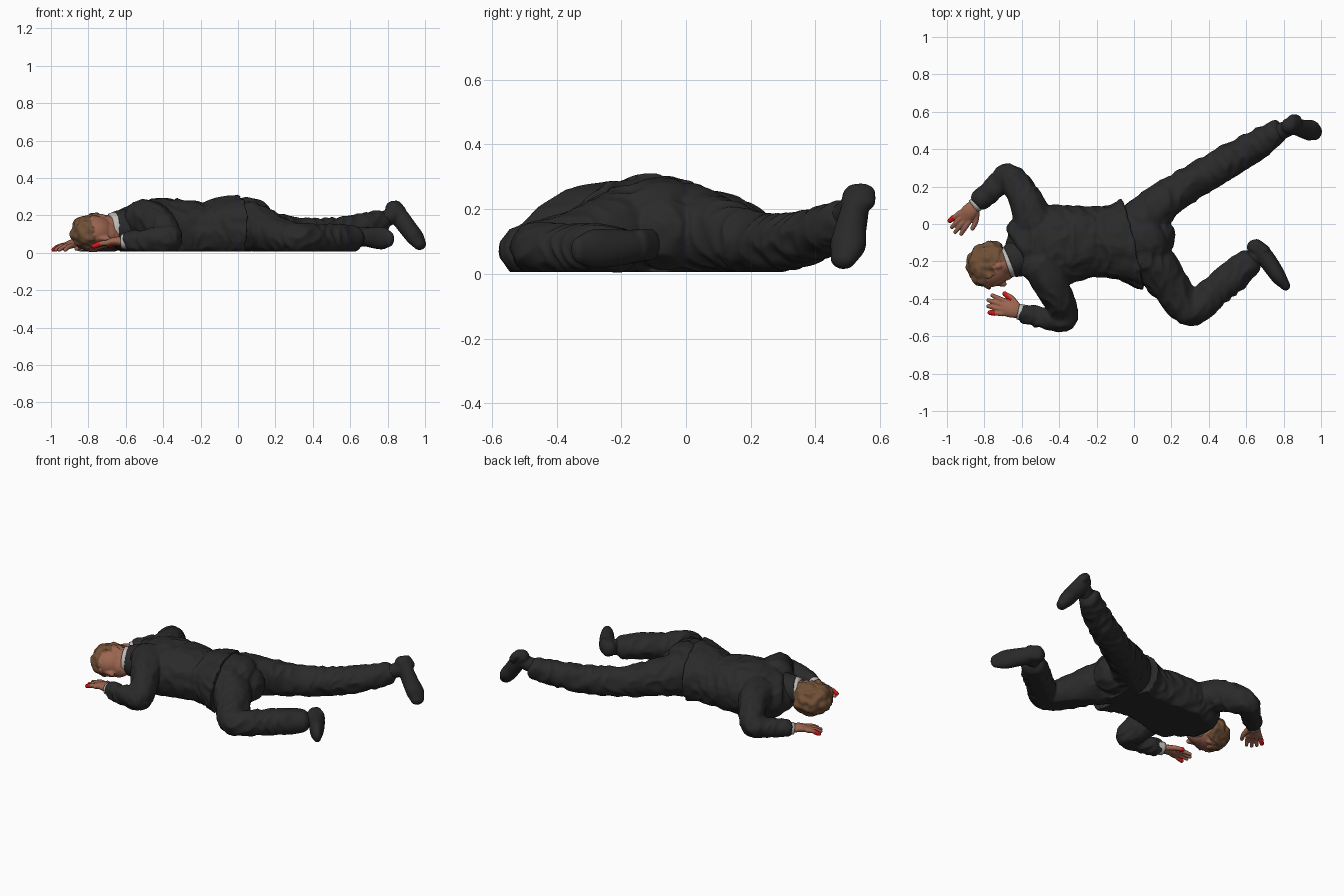
import bpy, bmesh, math
from mathutils import Vector, noise

if "Cube" in bpy.data.objects:
    bpy.data.objects.remove(bpy.data.objects["Cube"])

def material(name, rgb):
    m = bpy.data.materials.new(name)
    m.diffuse_color = (*rgb, 1)
    m.use_nodes = True
    m.node_tree.nodes["Principled BSDF"].inputs["Base Color"].default_value = m.diffuse_color
    return m

SUIT = material("charcoal cloth", (0.023, 0.023, 0.024))
SHOE = material("shoe leather", (0.022, 0.022, 0.023))
SKIN = material("skin", (0.33, 0.13, 0.08))
HAIR = material("brown hair", (0.165, 0.08, 0.038))
WHITE = material("shirt white", (0.52, 0.50, 0.48))
RED = material("red", (0.65, 0.008, 0.008))
UP = Vector((0, 0, 1))

def spline(pts, n):
    """Catmull-Rom through (x, y, z, half width, half height) points."""
    P = [Vector(p) for p in pts]
    P = [2 * P[0] - P[1]] + P + [2 * P[-1] - P[-2]]
    out = []
    for i in range(1, len(P) - 2):
        a, b, c, d = P[i - 1:i + 3]
        for k in range(n):
            t = k / n
            out.append(0.5 * (2 * b + (c - a) * t + (2 * a - 5 * b + 4 * c - d) * t * t
                              + (3 * b - a - 3 * c + d) * t ** 3))
    return out + [P[-2]]

def tube(bm, pts, round_ends=True, square=1.0, sides=24, n=5):
    """Loft elliptical rings along a path; square < 1 flattens the underside."""
    path = spline(pts, n)
    rings = []
    for i, p in enumerate(path):
        t = (path[min(i + 1, len(path) - 1)] - path[max(i - 1, 0)]).to_3d().normalized()
        steps = [(0, 1)]
        if round_ends and i in (0, len(path) - 1):
            s = -1 if i == 0 else 1
            steps = [(s * math.sin(a), math.cos(a)) for a in (0, 0.4, 0.8, 1.2, 1.45)]
            if i == 0:
                steps.reverse()
        for off, k in steps:
            rings.append((p.to_3d() + t * off * min(p[3], p[4]), t, p[3] * k, p[4] * k))
    loops = []
    for c, t, w, h in rings:
        side = t.cross(UP).normalized()
        up = side.cross(t)
        loop = []
        for j in range(sides):
            a = 2 * math.pi * j / sides
            ca, sa = math.cos(a), math.sin(a)
            if sa < 0:
                ca = math.copysign(abs(ca) ** square, ca)
            loop.append(bm.verts.new(c + side * ca * w + up * sa * h))
        loops.append(loop)
    for A, B in zip(loops, loops[1:]):
        for j in range(sides):
            bm.faces.new((A[j], A[j - 1], B[j - 1], B[j]))
    bm.faces.new(loops[0])
    bm.faces.new(loops[-1])

def ball(bm, c, r):
    v = bmesh.ops.create_uvsphere(bm, u_segments=28, v_segments=18, radius=1)["verts"]
    for x in v:
        x.co = Vector(c) + Vector(r) * x.co

def finish(name, bm, mat, voxel=0, wrinkle=0, floor=0.006):
    """Fuse the overlapping volumes, fold the cloth and rest it on the floor."""
    bmesh.ops.recalc_face_normals(bm, faces=bm.faces)
    me = bpy.data.meshes.new(name)
    bm.to_mesh(me)
    bm.free()
    me.materials.append(mat)
    ob = bpy.data.objects.new(name, me)
    bpy.context.collection.objects.link(ob)
    if voxel:
        r = ob.modifiers.new("fuse", "REMESH")
        r.mode, r.voxel_size = "VOXEL", voxel
        s = ob.modifiers.new("soften", "SMOOTH")
        s.factor, s.iterations = 0.5, 5
        dg = bpy.context.evaluated_depsgraph_get()
        me = bpy.data.meshes.new_from_object(ob.evaluated_get(dg))
        ob.modifiers.clear()
        ob.data = me
    normals = [v.normal.copy() for v in me.vertices]
    for v, nrm in zip(me.vertices, normals):
        if wrinkle:
            q = v.co + 0.05 * noise.noise_vector(v.co * 6)
            fold = 0.5 - abs(noise.noise(Vector((q.x * 16, q.y * 9, q.z * 11))))
            v.co += nrm * wrinkle * (fold - 0.2) * 2
        v.co.z = max(v.co.z, floor)
    me.shade_smooth()
    return ob

def part(name, mat, *tubes, voxel=0.008, wrinkle=0, floor=0.006, **kw):
    bm = bmesh.new()
    for t in tubes:
        tube(bm, t, **kw)
    return finish(name, bm, mat, voxel, wrinkle, floor)

# Jacket: torso with slanted hem, two bent sleeves
bm = bmesh.new()
tube(bm, [(-.645, -.19, .13, .075, .075), (-.60, -.165, .12, .14, .105), (-.54, -.13, .125, .20, .14),
          (-.42, -.115, .13, .215, .16), (-.28, -.10, .13, .195, .155), (-.18, -.095, .125, .187, .14),
          (-.08, -.10, .14, .205, .158), (.005, -.11, .14, .25, .168)], round_ends=False, square=0.5)
for v in bm.verts:
    if v.co.x > -.2:
        v.co.x -= .36 * (v.co.y + .11) * (v.co.x + .2) / .2
tube(bm, [(-.50, -.22, .18, .11, .105), (-.44, -.33, .165, .09, .10), (-.385, -.45, .095, .078, .09),
          (-.375, -.50, .075, .072, .075), (-.45, -.508, .068, .062, .065), (-.57, -.484, .062, .052, .054)])
tube(bm, [(-.53, 0, .16, .11, .10), (-.575, .12, .15, .088, .095), (-.635, .22, .10, .075, .085),
          (-.68, .25, .075, .07, .07), (-.74, .195, .062, .062, .06), (-.82, .13, .053, .054, .05)])
finish("jacket", bm, SUIT, 0.008, 0.009)

# Jacket collar behind the shirt collar
part("jacket_collar", SUIT, [(-.668, -.203, .135, .088, .088), (-.60, -.175, .13, .108, .108)],
     round_ends=False, voxel=0.006)

# Trousers: seat, straight far leg, bent near leg
part("trousers", SUIT,
     [(-.10, -.09, .14, .17, .13), (.0, -.09, .142, .205, .15), (.07, -.08, .145, .178, .145),
      (.10, -.07, .13, .12, .12)],
     [(.03, .0, .14, .13, .14), (.15, .115, .12, .105, .112), (.30, .215, .095, .093, .093),
      (.50, .335, .102, .088, .085), (.65, .42, .13, .08, .077), (.75, .485, .16, .07, .066)],
     [(.04, -.16, .145, .12, .14), (.12, -.235, .125, .118, .12), (.20, -.34, .095, .102, .10),
      (.275, -.437, .08, .093, .085), (.33, -.445, .078, .09, .08), (.42, -.37, .075, .083, .077),
      (.52, -.29, .077, .085, .076), (.60, -.22, .075, .08, .07)],
     wrinkle=0.009)

# Shoes with ankle, upper, sole and heel block
part("far_shoe", SHOE,
     [(.74, .475, .16, .046, .046), (.83, .515, .20, .044, .044)],
     [(.83, .525, .235, .043, .044), (.865, .52, .19, .044, .05), (.91, .507, .13, .05, .048),
      (.945, .50, .085, .056, .046), (.97, .487, .048, .043, .034)],
     [(.845, .54, .25, .046, .03), (.87, .54, .222, .046, .03)],
     voxel=0.006)
part("near_shoe", SHOE,
     [(.57, -.235, .075, .048, .05), (.665, -.16, .08, .046, .048)],
     [(.645, -.125, .09, .042, .05), (.69, -.165, .085, .048, .052), (.735, -.225, .08, .046, .058),
      (.775, -.285, .078, .04, .06), (.81, -.33, .073, .026, .042)],
     [(.655, -.11, .09, .03, .05), (.70, -.14, .09, .028, .05)],
     voxel=0.006)

# Shirt collar and cuffs
part("shirt_collar", WHITE, [(-.684, -.208, .13, .08, .083), (-.64, -.193, .13, .09, .092)],
     round_ends=False, voxel=0)
part("near_cuff", WHITE, [(-.55, -.484, .062, .046, .046), (-.62, -.468, .06, .042, .04)],
     round_ends=False, voxel=0)
part("far_cuff", WHITE, [(-.80, .14, .053, .044, .044), (-.857, .095, .046, .04, .036)],
     round_ends=False, voxel=0)

# Hands: palm, four spread fingers and a thumb; some fingers are red
def hand(name, wrist, direction, thumb_side, drop, red):
    w = Vector(wrist)
    d = Vector((*direction, 0)).normalized()
    s = UP.cross(d) * thumb_side
    at = lambda f, g, z: w + d * f + s * g + UP * z
    tubes = [[(*w, .034, .026), (*at(.05, 0, .004), .043, .024), (*at(.10, 0, -drop * .3), .043, .018)]]
    tips = []
    for i in range(4):
        g = .033 - .022 * i
        ln = (.082, .095, .088, .068)[i]
        a, b, c = at(.09, g, -drop * .2), at(.09 + ln * .5, g * 1.2, -drop * .4), at(.09 + ln, g * 1.4, -drop)
        tubes.append([(*a, .015, .015), (*b, .0135, .0135), (*c, .011, .011)])
        tips.append((b.lerp(c, .3), c))
    a, b, c = at(.03, .03, -.002), at(.07, .06, -drop * .5), at(.11, .072, -drop * .8)
    tubes.append([(*a, .018, .017), (*b, .015, .015), (*c, .012, .012)])
    tips.append((a.lerp(b, .6), c))
    part(name, SKIN, *tubes, voxel=0.004, sides=14)
    part(name + "_red_fingers", RED, *[[(*tips[i][0], .015, .015), (*tips[i][1], .013, .013)] for i in red],
         voxel=0, sides=12)

hand("near_hand", (-.605, -.472, .058), (-1, .28), -1, .022, (3, 4))
hand("far_hand", (-.845, .106, .046), (-.66, -.75), 1, .03, (3,))

# Head: cranium, jaw, neck and face turned toward the floor; hair raised and coloured by region
C = Vector((-.77, -.22, .108))
F = Vector((.36, -.89, -.27)).normalized()
U = Vector((-.94, -.30, 0))
U = (U - F * U.dot(F)).normalized()
S = F.cross(U)
face = lambda a, b, s: C + F * a + U * b + S * s
bm = bmesh.new()
ball(bm, C, (.115, .118, .094))
ball(bm, face(.04, -.05, 0), (.08, .07, .072))
ball(bm, face(.07, -.085, 0), (.04, .038, .045))
tube(bm, [(-.60, -.18, .13, .07, .072), (-.73, -.215, .12, .07, .075)])
tube(bm, [(*face(.108, .01, 0), .012, .012), (*face(.126, -.032, 0), .015, .015)])
tube(bm, [(*face(.1, -.07, -.018), .012, .01), (*face(.1, -.07, .018), .012, .01)])
for k in (-1, 1):
    tube(bm, [(*face(.094, .026, .018 * k), .012, .01), (*face(.085, .026, .05 * k), .01, .01)])
    ball(bm, face(-.005, -.035, .088 * k), (.026, .016, .014))
head = finish("head", bm, SKIN, 0.0055)
head.data.materials.append(HAIR)

def is_hair(co):
    p = co - C
    a, b = p.dot(F), p.dot(U)
    jag = .012 * noise.noise(co * 45)
    return (b + jag > .045 or (a + jag < .035 and b > -.015)
            or (a + jag < -.02 and b > -.09))

normals = [v.normal.copy() for v in head.data.vertices]
hairy = [is_hair(v.co) for v in head.data.vertices]
for p in head.data.polygons:
    p.material_index = int(sum(hairy[i] for i in p.vertices) > 2)
for v, nrm, h in zip(head.data.vertices, normals, hairy):
    if h:
        v.co += nrm * (.009 + .014 * noise.noise(v.co * 28))
        v.co.z = max(v.co.z, .004)

# Eyebrows
part("eyebrows", HAIR, *[[(*face(.104, .029, .016 * k), .006, .005), (*face(.094, .031, .048 * k), .005, .004)]
                         for k in (-1, 1)], voxel=0, sides=10)
